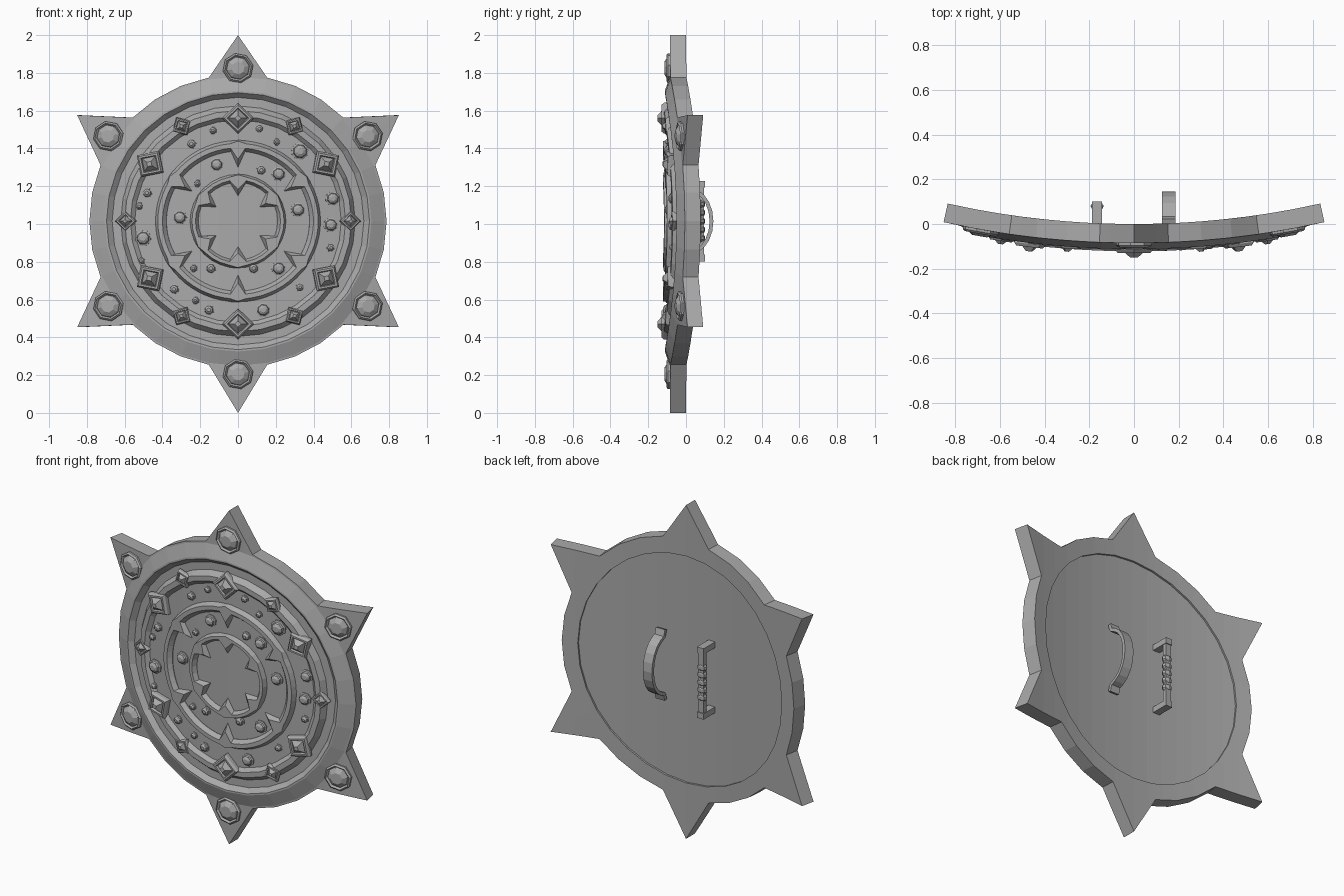
import bpy, bmesh, math
from mathutils import Vector

cube = bpy.data.objects.get("Cube")
if cube:
    bpy.data.objects.remove(cube, do_unlink=True)

MID = 1.015       # height of the shield's middle
BEND = 3.85       # bend radius about the vertical axis
TIPS = {3, 8, 13, 19, 24, 29}   # spike corners of the 32-sided rim

steel = bpy.data.materials.new("grey steel")
steel.use_nodes = True
GREY = (0.4, 0.4, 0.4, 1)
steel.diffuse_color = GREY
steel.node_tree.nodes["Principled BSDF"].inputs["Base Color"].default_value = GREY


def ring(r, y, n=32, centre=(0, 0), turn=0.0, tip=None, step=1):
    """Loop of n points; corners listed in TIPS go to radius tip."""
    pts = []
    for i in range(n):
        a = turn + math.tau * i / n
        rad = tip if tip and i % step == 0 and i // step in TIPS else r
        pts.append(Vector((centre[0] + rad * math.cos(a), y, centre[1] + rad * math.sin(a))))
    return pts


def loft(bm, loops, closed=False):
    """Skin successive loops, capping the ends or joining last to first."""
    rows = [[bm.verts.new(p) for p in loop] for loop in loops]
    n = len(rows[0])
    pairs = list(zip(rows, rows[1:]))
    if closed:
        pairs.append((rows[-1], rows[0]))
    for a, b in pairs:
        for i in range(n):
            j = (i + 1) % n
            bm.faces.new((a[i], a[j], b[j], b[i]))
    if not closed:
        bm.faces.new(rows[0])
        bm.faces.new(rows[-1])


def finish(name, bm, curved=True):
    bmesh.ops.recalc_face_normals(bm, faces=bm.faces)
    for v in bm.verts:
        x, y, z = v.co
        if curved:
            a = x / BEND
            x, y = (BEND - y) * math.sin(a), BEND - (BEND - y) * math.cos(a)
        v.co = (x, y, z + MID)
    mesh = bpy.data.meshes.new(name)
    bm.to_mesh(mesh)
    bm.free()
    mesh.materials.append(steel)
    obj = bpy.data.objects.new(name, mesh)
    bpy.context.collection.objects.link(obj)
    return obj


# Star-rimmed body with raised rim, groove and outer ridge
bm = bmesh.new()
loops = [ring(.68, -.012), ring(.68, 0), ring(.775, 0, tip=1.01),
         ring(.775, -.085, tip=1.01), ring(.765, -.086)]
profile = [(.69, -.112), (.68, -.112), (.655, -.085), (.61, -.085),
           (.585, -.116), (.555, -.116), (.535, -.095)]
loops += [ring(r, y) for r, y in profile]
for loop in loops:        # top point is slightly shorter than the bottom one
    for p in loop:
        if p.z > 1:
            p.z = 2 - MID
        elif p.z < -1:
            p.z = -MID
loft(bm, loops)
for k in range(-7, 8):
    bmesh.ops.bisect_plane(bm, geom=bm.verts[:] + bm.edges[:] + bm.faces[:],
                           plane_co=(k * .1, 0, 0), plane_no=(1, 0, 0))
finish("shield_body", bm)


# Raised rings with teeth pointing inward
def toothed_ring(name, outer, inner, tip, step):
    bm = bmesh.new()
    n, w = 32 * step, outer - inner
    loft(bm, [ring(outer, -.09, n),
              ring(outer - w * .3, -.122, n, tip=outer - w * .1, step=step),
              ring(outer - w * .7, -.122, n, tip=(inner + tip) / 2, step=step),
              ring(inner, -.098, n, tip=tip, step=step),
              ring(inner, -.09, n, tip=tip, step=step)], closed=True)
    finish(name, bm)


toothed_ring("middle_ring", .43, .37, .285, 2)
toothed_ring("inner_ring", .25, .205, .135, 1)


# Mounted ornaments: profile of (radius factor, height factor) about a point
def ornament(bm, centre, size, base, height, sides, turn, shape):
    loft(bm, [ring(size * r, base - height * h, sides, centre, turn) for r, h in shape])


def polar(r, a):
    return r * math.cos(a), r * math.sin(a)


BEZEL = [(1, 0), (1, .4), (.85, .65), (.68, .65), (.6, .45), (.2, 1)]
GEM = [(1, 0), (1, .45), (.88, .7), (.76, .4), (.7, .6), (.42, 1)]
STUD = [(1, 0), (1, .35), (.8, .45), (.7, .75), (.35, 1)]

# Gem on every rim spike, large diamond on the ridge inside it
gems, diamonds = bmesh.new(), bmesh.new()
for t in TIPS:
    a = math.tau * t / 32
    ornament(gems, polar(.81, a), .08, -.08, .035, 8, .2, GEM)
    ornament(diamonds, polar(.545, a), .082, -.095, .055, 4, a, BEZEL)

# Small diamonds between the large ones
for deg in (0, 60, 120, 180, 240, 300):
    a = math.radians(deg)
    ornament(diamonds, polar(.58, a), .055, -.095, .04, 4, a, BEZEL)
finish("spike_gems", gems)
finish("ridge_diamonds", diamonds)

# Scattered studs: x, z and radius in hundredths
STUDS = [(-24, 41, 2.6), (-13, 48, 2), (11, 49, 2.2), (20, 42, 2), (32, 37, 4.6),
         (-11, 30, 3.6), (-21, 20, 2), (12, 27, 2.6), (21, 25, 3.8), (-30, 2, 3.8),
         (31, 6, 3.8), (-47, 15, 2.6), (-51, 8, 2), (49, 12, 3.8), (48, -2, 3.8),
         (48, -14, 2.2), (-49, -9, 4.2), (-50, -21, 2), (-23, -25, 2), (-14, -25, 2.8),
         (8, -25, 2.8), (21, -25, 3.8), (-33, -36, 2.6), (-22, -42, 2),
         (-15, -47, 2.8), (13, -47, 3.8), (32, -35, 2.2)]
bm = bmesh.new()
for x, z, r in STUDS:
    ornament(bm, (x / 100, z / 100), r / 100, -.09, .018 + r * .004, 8, .3, STUD)
finish("studs", bm)


# Handles: rectangular section swept along a path of (depth, height)
def sweep(bm, x, half_width, thick, path):
    loops = []
    for i, (y, z) in enumerate(path):
        y0, z0 = path[max(i - 1, 0)]
        y1, z1 = path[min(i + 1, len(path) - 1)]
        side = Vector((0, z1 - z0, y0 - y1)).normalized() * thick / 2
        mid = Vector((x, y, z))
        w = Vector((half_width, 0, 0))
        loops.append([mid - w - side, mid + w - side, mid + w + side, mid - w + side])
    loft(bm, loops)


# Curved arm strap with flat feet
bm = bmesh.new()
arc = [(.012, -.21), (.025, -.17)]
for k in range(9):
    a = math.pi * (k / 8 - .5) * .8
    arc.append((.02 + .115 * math.cos(a), .165 * math.sin(a)))
arc += [(.025, .17), (.012, .21)]
sweep(bm, .155, .03, .02, arc)
finish("arm_strap", bm, False)


def box(bm, centre, size):
    made = bmesh.ops.create_cube(bm, size=1)["verts"]
    for v in made:
        v.co = Vector(centre) + Vector(c * s for c, s in zip(v.co, size))


# Straight hand grip with two legs and a beaded middle
bm = bmesh.new()
box(bm, (-.165, .082, 0), (.036, .026, .42))
for s in (-1, 1):
    box(bm, (-.165, .04, s * .195), (.044, .12, .035))
for k in range(-2, 3):
    z = k * .045
    bead = [(.018, z - .021), (.03, z - .008), (.03, z + .008), (.018, z + .021)]
    loft(bm, [[Vector((-.165 + r * math.cos(a), .08 + r * .7 * math.sin(a), h))
               for a in (math.tau * i / 8 for i in range(8))] for r, h in bead])
finish("hand_grip", bm, False)
